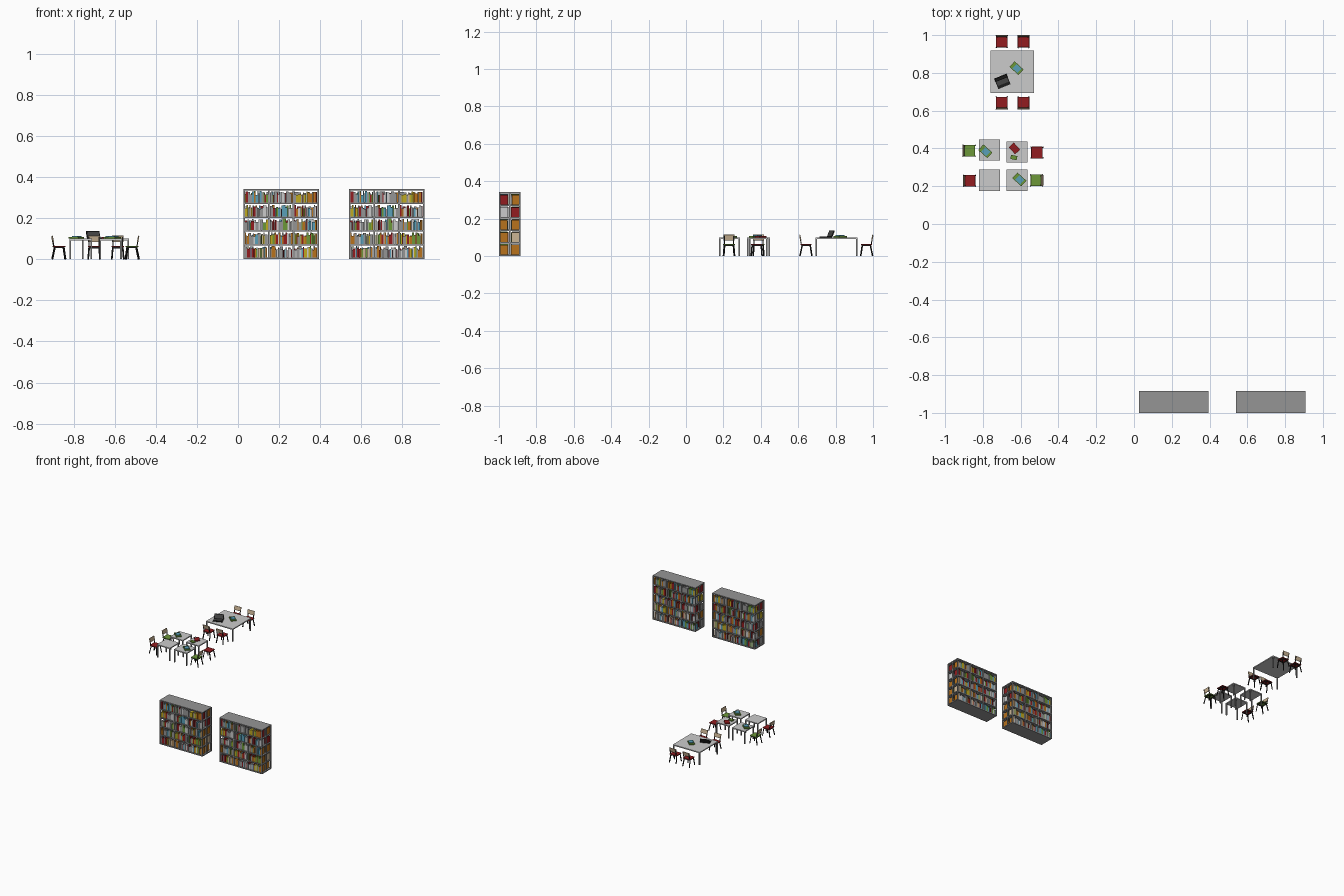
import bpy, bmesh, random
from math import radians
from mathutils import Matrix, Vector

if "Cube" in bpy.data.objects:
    bpy.data.objects.remove(bpy.data.objects["Cube"])

COLOURS = {
    "shelf grey": (0.30, 0.30, 0.30), "light grey": (0.60, 0.60, 0.60),
    "dark metal": (0.06, 0.06, 0.06), "black": (0.012, 0.012, 0.012),
    "red": (0.29, 0.012, 0.014), "green": (0.15, 0.31, 0.04),
    "teal": (0.10, 0.35, 0.48), "orange": (0.48, 0.17, 0.012),
    "yellow": (0.52, 0.40, 0.015), "beige": (0.60, 0.46, 0.30),
}
MATS = {}
for name, rgb in COLOURS.items():
    MATS[name] = bpy.data.materials.new(name)
    MATS[name].diffuse_color = (*rgb, 1)


class Part:
    """Collects boxes and bars into one named mesh object."""
    def __init__(self, name, *colours, place=None):
        self.name, self.colours = name, colours
        self.place = place or Matrix()
        self.bm = bmesh.new()

    def box(self, centre, size, mat=0, turn=None):
        matrix = Matrix.Translation(centre) @ (turn or Matrix()) @ Matrix.Diagonal((*size, 1))
        verts = bmesh.ops.create_cube(self.bm, size=1, matrix=matrix)["verts"]
        for f in {f for v in verts for f in v.link_faces}:
            f.material_index = mat

    def bar(self, a, b, t, mat=0):
        a, b = Vector(a), Vector(b)
        d = b - a
        turn = d.to_track_quat('Z', 'Y').to_matrix().to_4x4()
        self.box((a + b) / 2, (t, t, d.length), mat, turn)

    def done(self, bevel=0):
        me = bpy.data.meshes.new(self.name)
        self.bm.to_mesh(me)
        self.bm.free()
        for c in self.colours:
            me.materials.append(MATS[c])
        ob = bpy.data.objects.new(self.name, me)
        ob.matrix_world = self.place
        bpy.context.collection.objects.link(ob)
        if bevel:
            m = ob.modifiers.new("rounded edge", 'BEVEL')
            m.width, m.segments = bevel, 2
        return ob


def placed(x, y, z=0, angle=0):
    return Matrix.Translation((x, y, z)) @ Matrix.Rotation(radians(angle), 4, 'Z')


# ---- double-sided bookshelves ----
W, D, H, ROWS, BAYS = 0.368, 0.115, 0.343, 5, 3
POST, BOARD = 0.008, 0.008
STEP = (H - BOARD) / ROWS
COVERS = ["red", "green", "teal", "orange", "yellow", "beige", "light grey", "shelf grey"]
ODDS = [4, 3, 3, 3, 2, 1, 4, 6]
# covers showing at the right end, bottom row first
END_COVERS = {-1: ["orange", "orange", "orange", "light grey", "red"],
              1: ["orange", "beige", "orange", "red", "orange"]}


def bookshelf(x):
    place = placed(x, -0.9425)
    frame = Part("bookshelf_frame", "shelf grey", place=place)
    for r in range(ROWS + 1):
        frame.box((0, 0, r * STEP + BOARD / 2), (W, D, BOARD))
    for i in range(BAYS + 1):
        px = (i / BAYS - 0.5) * (W - POST)
        for py in (-1, 0, 1):
            frame.box((px, py * (D - POST) / 2, H / 2), (POST, POST, H))
    frame.done()

    # books on both sides of every bay
    random.seed(7)
    books = Part("shelved_books", *COVERS, place=place)
    bay = (W - POST) / BAYS
    for side in (-1, 1):
        for r in range(ROWS):
            z = r * STEP + BOARD
            for i in range(BAYS):
                bx = -W / 2 + POST + i * bay + 0.001
                end = bx + bay - POST - 0.002
                mat = 7
                while end - bx > 0.005:
                    t = min(random.choice((0.005, 0.007, 0.008, 0.010, 0.014)), end - bx)
                    last = end - bx - t < 0.006
                    h = random.uniform(0.036, 0.056)
                    d = random.uniform(0.040, 0.046)
                    if random.random() > 0.2:
                        mat = random.choices(range(len(COVERS)), ODDS)[0]
                    if last and i == BAYS - 1:
                        mat, h = COVERS.index(END_COVERS[side][r]), 0.050
                    books.box((bx + t / 2, side * (D / 2 - 0.005 - d / 2), z + h / 2),
                              (t * 0.95, d, h), mat)
                    bx += t + (0.004 if random.random() < 0.1 and not last else 0)
    books.done()


bookshelf(0.21)
bookshelf(0.723)


# ---- tables ----
TABLE_H = 0.1


def table(x, y, w, d):
    top = Part("table_top", "light grey", place=placed(x, y))
    top.box((0, 0, TABLE_H - 0.004), (w, d, 0.008))
    top.done()
    legs = Part("table_legs", "shelf grey", place=placed(x, y))
    t = 0.008
    for sx in (-1, 1):
        for sy in (-1, 1):
            legs.box((sx * (w - t) / 2, sy * (d - t) / 2, (TABLE_H - 0.008) / 2),
                     (t, t, TABLE_H - 0.008))
    legs.done()


table(-0.645, 0.805, 0.23, 0.225)
for tx, ty in ((-0.765, 0.392), (-0.62, 0.381), (-0.765, 0.232), (-0.62, 0.232)):
    table(tx, ty, 0.11, 0.112)


# ---- chairs: local front is +y, back is -y ----
def chair(x, y, angle, colour, back=True):
    place = placed(x, y, 0, angle)
    seat = Part("seat", colour, place=place)
    seat.box((0, 0, 0.062), (0.062, 0.06, 0.007))
    seat.done(bevel=0.003)
    frame = Part("chair_frame", "black", place=place)
    for s in (-1, 1):
        frame.bar((s * 0.024, 0.022, 0.06), (s * 0.029, 0.031, 0.0), 0.006)
        frame.bar((s * 0.024, -0.020, 0.06), (s * 0.029, -0.033, 0.0), 0.006)
        frame.bar((s * 0.024, -0.024, 0.057), (s * 0.024, 0.024, 0.057), 0.005)
        if back:
            frame.bar((s * 0.024, -0.024, 0.057), (s * 0.024, -0.034, 0.108), 0.005)
    for y_bar in (-0.022, 0.022):
        frame.bar((-0.024, y_bar, 0.056), (0.024, y_bar, 0.056), 0.005)
    frame.done()
    if back:
        rest = Part("backrest", "beige", place=place)
        rest.box((0, -0.031, 0.099), (0.058, 0.006, 0.031), 0, Matrix.Rotation(radians(11), 4, 'X'))
        rest.done(bevel=0.0015)


for cx in (-0.70, -0.585):
    chair(cx, 0.642, 0, "red")
    chair(cx, 0.965, 180, "red")
chair(-0.872, 0.388, -90, "green")
chair(-0.870, 0.229, -90, "red")
chair(-0.517, 0.231, 90, "green")
chair(-0.514, 0.378, 90, "red", back=False)


# ---- things on the tables ----
def book_stack(x, y, angle):
    s = Part("book_stack", "green", "teal", place=placed(x, y, TABLE_H, angle))
    s.box((0, 0, 0.004), (0.064, 0.040, 0.008), 0)
    s.box((0.003, 0, 0.0105), (0.036, 0.032, 0.005), 1)
    s.done()


book_stack(-0.622, 0.825, -42)
book_stack(-0.787, 0.385, -42)
book_stack(-0.607, 0.236, -42)

loose = Part("red_book", "red", place=placed(-0.633, 0.400, TABLE_H, -48))
loose.box((0, 0, 0.004), (0.050, 0.036, 0.008))
loose.done()
loose = Part("small_green_book", "green", place=placed(-0.636, 0.352, TABLE_H, -12))
loose.box((0, 0, 0.004), (0.034, 0.022, 0.008))
loose.done()

# laptop with a leaning screen
laptop = Part("laptop", "black", "dark metal", place=placed(-0.697, 0.755, TABLE_H, 22))
laptop.box((0, -0.008, 0.002), (0.070, 0.044, 0.004), 0)
laptop.box((0, -0.002, 0.0045), (0.060, 0.024, 0.001), 1)
lean = Matrix.Rotation(radians(-23), 4, 'X')
laptop.box((0, 0.021, 0.019), (0.070, 0.004, 0.036), 0, lean)
laptop.box((0, 0.0187, 0.0199), (0.060, 0.001, 0.028), 1, lean)
laptop.done()

for m in bpy.data.materials:
    if m.users and not m.is_grease_pencil:
        m.use_nodes = True
        m.node_tree.nodes["Principled BSDF"].inputs["Base Color"].default_value = m.diffuse_color
